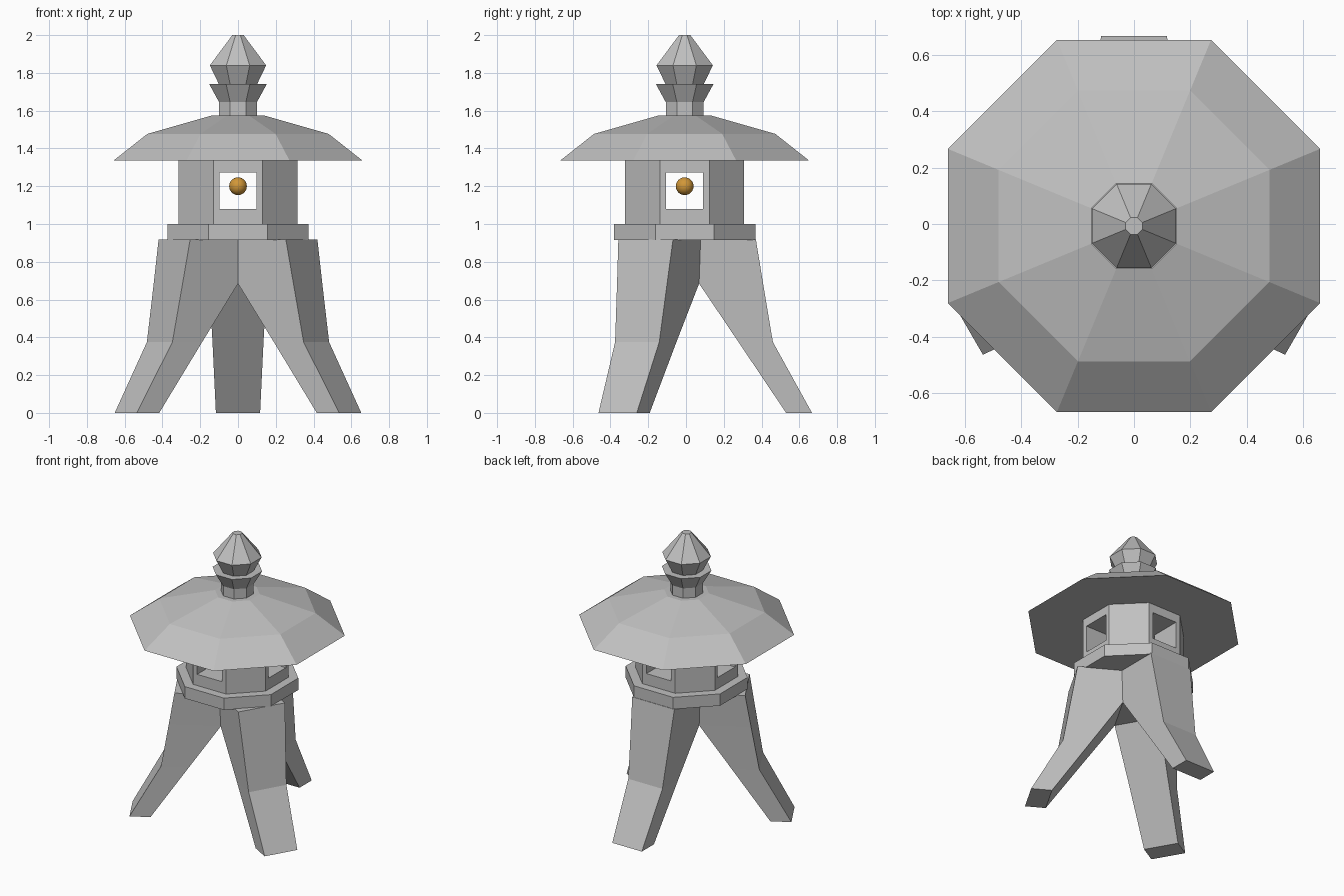
import bpy
import bmesh
import math

if "Cube" in bpy.data.objects:
    bpy.data.objects.remove(bpy.data.objects["Cube"])

CY = -0.007      # centre of the octagonal parts
LEG_CY = -0.019  # centre of the tripod


def material(name, rgb):
    m = bpy.data.materials.new(name)
    m.diffuse_color = (*rgb, 1.0)
    m.use_nodes = True
    m.node_tree.nodes["Principled BSDF"].inputs["Base Color"].default_value = m.diffuse_color
    return m


STONE = material("stone_grey", (0.53, 0.53, 0.53))
AMBER = material("amber", (0.64, 0.31, 0.04))


def loft(name, rings, mat=STONE):
    """Closed flat-shaded solid through a stack of rings of points."""
    bm = bmesh.new()
    loops = [[bm.verts.new(p) for p in ring] for ring in rings]
    n = len(loops[0])
    for a, b in zip(loops, loops[1:]):
        for i in range(n):
            j = (i + 1) % n
            bm.faces.new((a[i], a[j], b[j], b[i]))
    bm.faces.new(loops[0][::-1])
    bm.faces.new(loops[-1])
    bmesh.ops.recalc_face_normals(bm, faces=bm.faces)
    mesh = bpy.data.meshes.new(name)
    bm.to_mesh(mesh)
    bm.free()
    mesh.materials.append(mat)
    obj = bpy.data.objects.new(name, mesh)
    bpy.context.collection.objects.link(obj)
    return obj


def octagon(name, profile):
    """Eight-sided solid; profile holds (half width across flats, height)."""
    rings = []
    for half, z in profile:
        r = half / math.cos(math.pi / 8)
        angles = [math.pi / 8 + i * math.pi / 4 for i in range(8)]
        rings.append([(r * math.cos(a), CY + r * math.sin(a), z) for a in angles])
    return loft(name, rings)


# Base plate, roof and finial
octagon("base_plate", [(0.374, 0.915), (0.374, 1.0)])
octagon("roof", [(0.66, 1.335), (0.48, 1.477), (0.137, 1.575)])
octagon("finial", [(0.10, 1.57), (0.10, 1.645), (0.152, 1.74), (0.10, 1.738),
                   (0.149, 1.84), (0.03, 2.0)])

# Lamp chamber with two crossing window openings
chamber = octagon("lamp_chamber", [(0.315, 1.0), (0.315, 1.335)])
for axis, (hx, hy) in {"x": (0.5, 0.098), "y": (0.098, 0.5)}.items():
    corners = [(-hx, -hy), (hx, -hy), (hx, hy), (-hx, hy)]
    cutter = loft("window_cutter_" + axis,
                  [[(x, CY + y, z) for x, y in corners] for z in (1.08, 1.273)])
    cutter.hide_render = True
    cutter.display_type = 'WIRE'
    cut = chamber.modifiers.new("window_" + axis, 'BOOLEAN')
    cut.operation = 'DIFFERENCE'
    cut.solver = 'EXACT'
    cut.object = cutter

# Three splayed, bent legs: (height, outer reach, inner reach, half width)
SECTIONS = [(0.0, 0.686, 0.549, 0.117), (0.375, 0.479, 0.297, 0.135),
            (0.685, 0.427, 0.088, 0.153), (0.918, 0.389, 0.096, 0.167)]
for name, deg in (("back_leg", 90), ("front_left_leg", 210), ("front_right_leg", 330)):
    c, s = math.cos(math.radians(deg)), math.sin(math.radians(deg))
    rings = []
    for z, out, inn, w in SECTIONS:
        flat = [(out, -w), (out, w), (inn, w), (inn, -w)]
        rings.append([(u * c - v * s, LEG_CY + u * s + v * c, z) for u, v in flat])
    loft(name, rings)

# Core where the legs meet
loft("leg_core", [[(r * math.cos(math.radians(a)), LEG_CY + r * math.sin(math.radians(a)), z)
                   for a in (-90, 30, 150)] for r, z in ((0.1767, 0.685), (0.1928, 0.918))])

# Glowing ball in the chamber
bpy.ops.mesh.primitive_uv_sphere_add(segments=24, ring_count=12, radius=0.047,
                                     location=(0, CY, 1.2))
ball = bpy.context.object
ball.name = "lamp_ball"
ball.data.materials.append(AMBER)
bpy.ops.object.shade_smooth()
